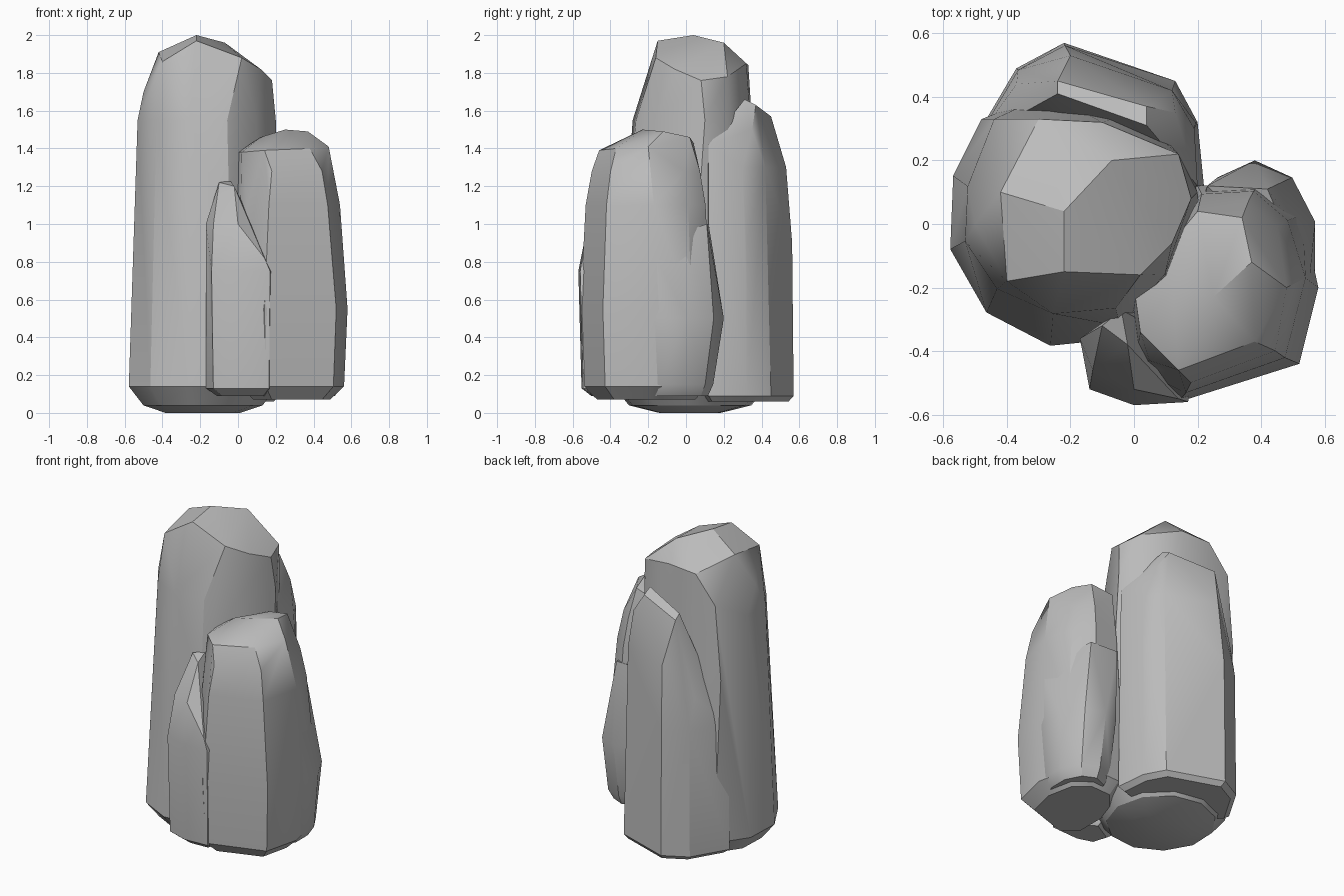
import bpy
import bmesh
import math

default_cube = bpy.data.objects.get("Cube")
if default_cube:
    bpy.data.objects.remove(default_cube, do_unlink=True)

# One plain stone colour
stone = bpy.data.materials.new("grey stone")
stone.use_nodes = True
stone_colour = (0.5, 0.5, 0.5, 1)
stone.diffuse_color = stone_colour
stone.node_tree.nodes["Principled BSDF"].inputs["Base Color"].default_value = stone_colour


def oval(centre, radius_x, radius_y, sides, turn):
    """Footprint with evenly spread corners, the first at the turn angle."""
    angles = [math.radians(turn) + math.tau * i / sides for i in range(sides)]
    return [
        (centre[0] + radius_x * math.cos(angle),
         centre[1] + radius_y * math.sin(angle))
        for angle in angles
    ]


def scaled_ring(outline, centre, level):
    """Scale the footprint about its centre and lift it to a height."""
    height, scale_x, scale_y = level
    return [
        (centre[0] + (x - centre[0]) * scale_x,
         centre[1] + (y - centre[1]) * scale_y,
         height)
        for x, y in outline
    ]


def build_rock(name, outline, centre, levels, crown):
    """Wrap a faceted convex rock around stacked footprints and a crown."""
    points = list(crown)
    for level in levels:
        points += scaled_ring(outline, centre, level)

    bm = bmesh.new()
    for point in points:
        bm.verts.new(point)
    hull = bmesh.ops.convex_hull(bm, input=bm.verts)
    unused = {item for item in hull["geom_interior"] + hull["geom_unused"]
              if isinstance(item, bmesh.types.BMVert)}
    bmesh.ops.delete(bm, geom=list(unused), context="VERTS")

    # Merge nearly coplanar triangles into broad chiselled facets
    bmesh.ops.dissolve_limit(bm, angle_limit=math.radians(4),
                             verts=bm.verts, edges=bm.edges)
    bmesh.ops.recalc_face_normals(bm, faces=bm.faces)

    mesh = bpy.data.meshes.new(name)
    bm.to_mesh(mesh)
    bm.free()
    mesh.materials.append(stone)
    rock = bpy.data.objects.new(name, mesh)
    bpy.context.collection.objects.link(rock)

    # Soft shading across shallow facets, crisp creases elsewhere
    bpy.ops.object.select_all(action="DESELECT")
    rock.select_set(True)
    bpy.context.view_layer.objects.active = rock
    bpy.ops.object.shade_smooth_by_angle(angle=math.radians(31))


# Tallest pillar with a domed, faceted crown
tall_centre = (-0.19, 0.02)
build_rock(
    name="tall_pillar",
    outline=oval(tall_centre, radius_x=0.4, radius_y=0.41, sides=11, turn=194),
    centre=tall_centre,
    levels=[(0, 0.5, 0.4), (0.04, 0.8, 0.8), (0.14, 1, 1),
            (0.95, 0.97, 0.9), (1.55, 0.88, 0.75)],
    crown=[(-0.22, -0.15, 1.97), (-0.4, -0.18, 1.86), (-0.42, 0.1, 1.91),
           (-0.22, 0.04, 2), (-0.07, 0.2, 1.96), (-0.3, 0.33, 1.84),
           (-0.1, 0.32, 1.85), (0.14, 0.22, 1.78), (0.18, 0.08, 1.76),
           (0.02, -0.16, 1.88), (0.12, -0.06, 1.82), (0.2, 0.1, 1.55),
           (-0.44, 0.33, 1.67), (-0.5, 0, 1.7), (-0.48, 0.33, 1.2)],
)

# Broad slab leaning against the back of the pillar, lower on one side
build_rock(
    name="back_slab",
    outline=[(-0.5, 0.27), (-0.37, 0.49), (-0.22, 0.57), (0.13, 0.45),
             (0.2, 0.32), (0.22, 0.12), (-0.2, 0)],
    centre=(-0.1, 0.3),
    levels=[(0.06, 0.9, 0.9), (0.09, 1, 1), (0.65, 1, 1), (0.9, 0.98, 0.97)],
    crown=[(0.04, 0.31, 1.66), (0.04, 0.37, 1.63), (-0.24, 0.41, 1.6),
           (-0.24, 0.45, 1.57), (0.13, 0.35, 1.5), (0.2, 0.12, 1.42),
           (0.19, 0.3, 1.3), (0.12, 0.42, 1.3), (-0.2, 0.53, 1.3),
           (-0.37, 0.44, 1.1)],
)

# Shorter pillar at the front
build_rock(
    name="short_pillar",
    outline=[(0, -0.45), (0.14, -0.56), (0.52, -0.44), (0.58, -0.2),
             (0.53, 0.03), (0.4, 0.13), (0.2, 0.12), (0, -0.1)],
    centre=(0.27, -0.2),
    levels=[(0.07, 0.7, 0.75), (0.14, 0.94, 0.95), (0.55, 1, 1),
            (1.1, 0.82, 0.92), (1.28, 0.7, 0.83)],
    crown=[(0.48, -0.2, 1.41), (0.38, -0.37, 1.4), (0.14, -0.46, 1.39),
           (0.02, -0.34, 1.38), (0, -0.2, 1.38), (0.2, 0.04, 1.43),
           (0.34, 0.02, 1.46), (0.37, -0.12, 1.49), (0.25, -0.23, 1.5),
           (0.12, -0.2, 1.46), (0.54, -0.17, 1.1)],
)

# Narrow shard on the front of the short pillar
build_rock(
    name="front_shard",
    outline=[(-0.18, -0.37), (-0.14, -0.52), (0, -0.57), (0.17, -0.56),
             (0.2, -0.4), (0, -0.25)],
    centre=(0.05, -0.4),
    levels=[(0.09, 0.7, 0.6), (0.13, 0.95, 0.9), (0.5, 1, 1), (0.75, 1, 1)],
    crown=[(-0.1, -0.32, 1.22), (-0.04, -0.27, 1.23), (-0.02, -0.38, 1.2),
           (-0.17, -0.36, 1), (-0.13, -0.46, 1), (0, -0.52, 1),
           (0.14, -0.55, 0.82)],
)

# Low shoulder rock behind the short pillar
shoulder_centre = (0.38, -0.08)
build_rock(
    name="side_shoulder",
    outline=oval(shoulder_centre, radius_x=0.2, radius_y=0.28, sides=10, turn=18),
    centre=shoulder_centre,
    levels=[(0.09, 0.7, 0.7), (0.15, 0.9, 0.8), (0.5, 1, 1)],
    crown=[(0.23, 0.12, 1), (0.42, 0.11, 1), (0.5, 0, 0.9), (0.55, -0.2, 0.9)],
)
